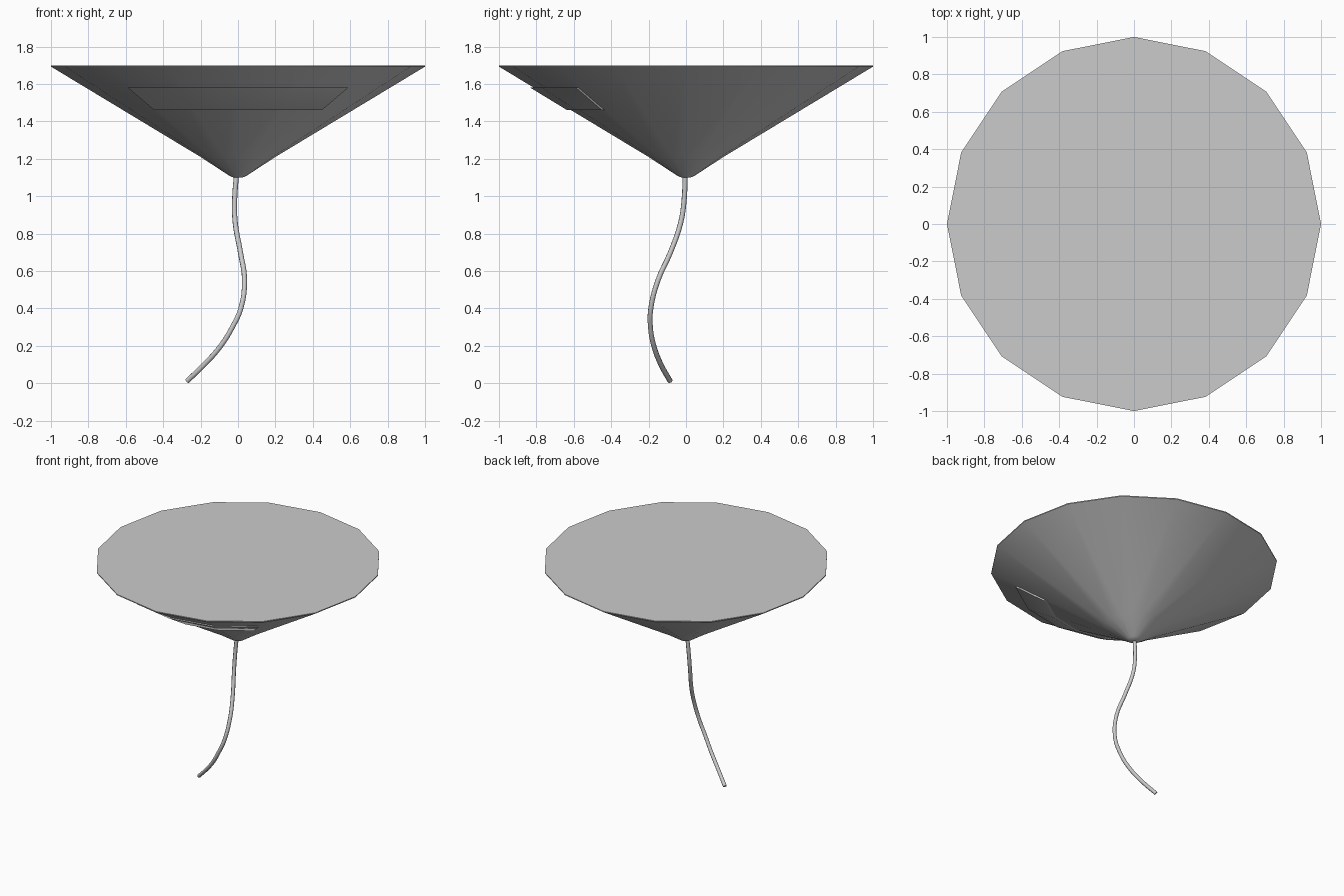
import bpy, bmesh
from math import sin, cos, radians

if "Cube" in bpy.data.objects:
    bpy.data.objects.remove(bpy.data.objects["Cube"])

STEP = radians(22.5)  # sixteen-sided body


def finish(name, bm, angle=None):
    bmesh.ops.recalc_face_normals(bm, faces=bm.faces)
    me = bpy.data.meshes.new(name)
    bm.to_mesh(me)
    bm.free()
    ob = bpy.data.objects.new(name, me)
    bpy.context.collection.objects.link(ob)
    if angle:
        bpy.ops.object.select_all(action='DESELECT')
        ob.select_set(True)
        bpy.context.view_layer.objects.active = ob
        bpy.ops.object.shade_smooth_by_angle(angle=radians(angle))
    return ob


def arc(bm, r, z, first, count):
    return [bm.verts.new((r * cos(i * STEP), r * sin(i * STEP), z))
            for i in range(first, first + count)]


def bridge(bm, a, b, closed):
    n = len(a)
    for i in range(n if closed else n - 1):
        j = (i + 1) % n
        bm.faces.new((a[i], a[j], b[j], b[i]))


# Inverted cone body with a flat top
bm = bmesh.new()
profile = [(0.025, 1.10), (0.05, 1.112), (0.20, 1.21), (1.0, 1.693), (1.0, 1.70)]
rings = [arc(bm, r, z, 0, 16) for r, z in profile]
for a, b in zip(rings, rings[1:]):
    bridge(bm, a, b, True)
bm.faces.new(rings[0])
bm.faces.new(rings[-1])
finish("cone_body", bm, 35)

# Raised quarter-turn band on the front of the cone
bm = bmesh.new()
section = [(0.60, 1.46), (0.635, 1.46), (0.832, 1.58), (0.797, 1.58)]
arcs = [arc(bm, r, z, 10, 5) for r, z in section]
for k in range(4):
    bridge(bm, arcs[k], arcs[(k + 1) % 4], False)
for i in (0, -1):
    bm.faces.new([a[i] for a in arcs])
finish("front_band", bm, 35)

# Wavy tail string
path = [(-0.008, -0.004, 1.12), (-0.018, -0.010, 0.98), (-0.015, -0.028, 0.86),
        (0.013, -0.083, 0.70), (0.035, -0.150, 0.55), (0.015, -0.188, 0.40),
        (-0.030, -0.190, 0.30), (-0.092, -0.172, 0.20), (-0.180, -0.134, 0.10),
        (-0.272, -0.085, 0.012)]
cu = bpy.data.curves.new("tail_string", 'CURVE')
cu.dimensions = '3D'
cu.bevel_depth = 0.014
cu.bevel_resolution = 2
cu.resolution_u = 4
cu.use_fill_caps = True
sp = cu.splines.new('BEZIER')
sp.bezier_points.add(len(path) - 1)
for p, co in zip(sp.bezier_points, path):
    p.co = co
    p.handle_left_type = p.handle_right_type = 'AUTO'
bpy.context.collection.objects.link(bpy.data.objects.new("tail_string", cu))
